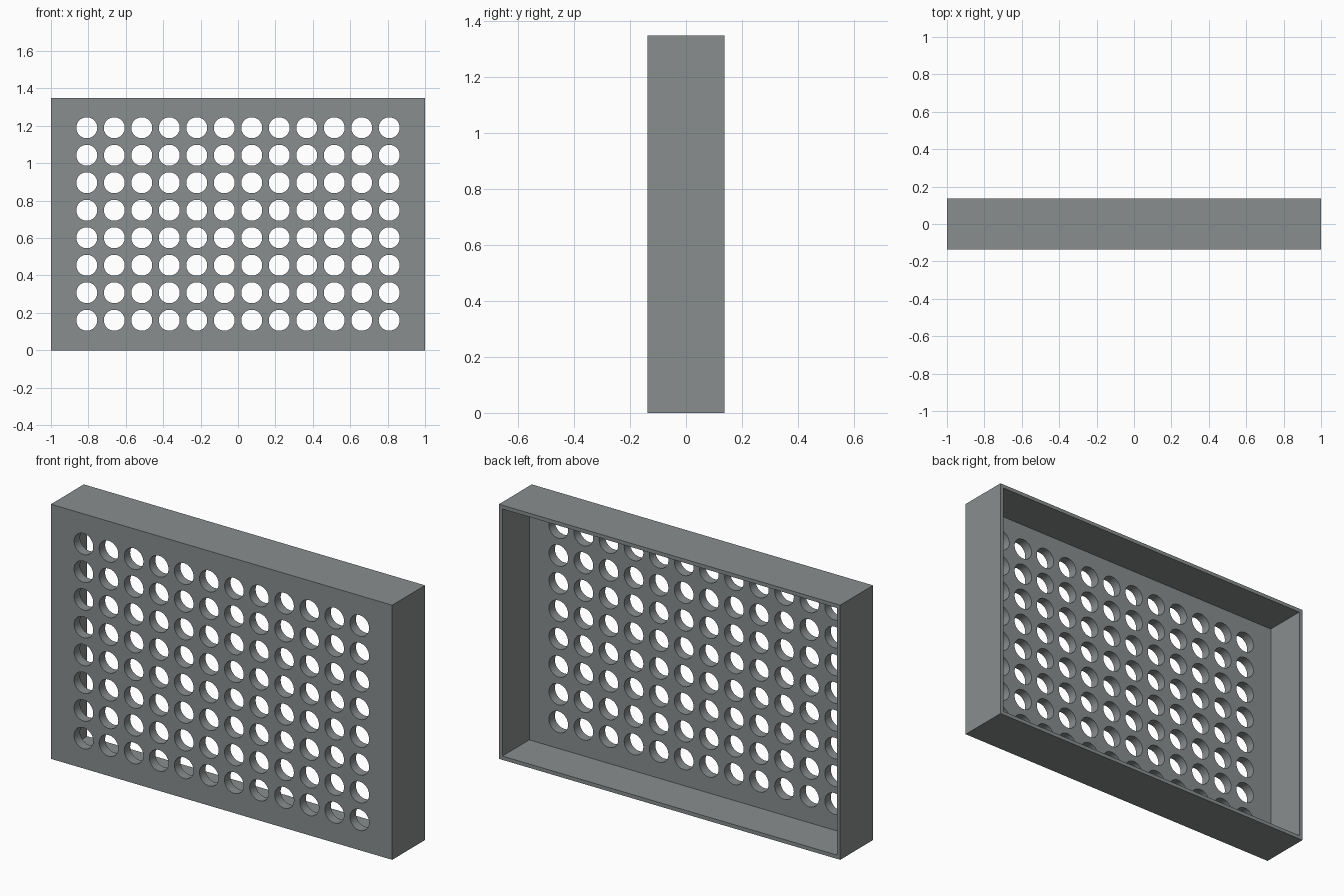
import bpy, bmesh
from mathutils import Matrix, Vector

if "Cube" in bpy.data.objects:
    bpy.data.objects.remove(bpy.data.objects["Cube"])

W, D, H = 2.0, 0.275, 1.349       # outer size
WALL, PLATE = 0.02, 0.05          # rim wall and front plate thickness
COLS, ROWS, PITCH, R = 12, 8, 0.147, 0.056
CX, CZ = 0.0, 0.675               # centre of the hole grid


def new_object(name, bm):
    mesh = bpy.data.meshes.new(name)
    bm.to_mesh(mesh)
    bm.free()
    obj = bpy.data.objects.new(name, mesh)
    bpy.context.collection.objects.link(obj)
    return obj


# Tray: a box whose back face is inset and pushed in towards the front
bm = bmesh.new()
bmesh.ops.create_cube(bm, size=1, matrix=Matrix.Translation((0, 0, H / 2)) @ Matrix.Diagonal((W, D, H, 1)))
bm.normal_update()
back = max(bm.faces, key=lambda f: f.calc_center_median().y)
bmesh.ops.inset_region(bm, faces=[back], thickness=WALL, use_even_offset=True)
pocket = bmesh.ops.extrude_discrete_faces(bm, faces=[back])["faces"][0]
bmesh.ops.translate(bm, verts=pocket.verts, vec=Vector((0, -(D - PLATE), 0)))
bmesh.ops.recalc_face_normals(bm, faces=bm.faces)
panel = new_object("perforated_panel", bm)

# Dark grey finish
grey = bpy.data.materials.new("dark_grey")
grey.diffuse_color = (0.25, 0.27, 0.27, 1)
grey.use_nodes = True
grey.node_tree.nodes["Principled BSDF"].inputs["Base Color"].default_value = grey.diffuse_color
panel.data.materials.append(grey)

# Cutter: a grid of cylinders through the front plate
bm = bmesh.new()
for i in range(COLS):
    for j in range(ROWS):
        pos = (CX + (i - (COLS - 1) / 2) * PITCH, -D / 2, CZ + (j - (ROWS - 1) / 2) * PITCH)
        bmesh.ops.create_cone(bm, cap_ends=True, segments=48, radius1=R, radius2=R, depth=0.2,
                              matrix=Matrix.Translation(pos) @ Matrix.Rotation(1.5707963, 4, 'X'))
cutter = new_object("hole_cutter", bm)
cutter.data.materials.append(grey)
cutter.hide_render = True

# Cut the holes and remove the cutter
mod = panel.modifiers.new("holes", 'BOOLEAN')
mod.operation, mod.solver, mod.object = 'DIFFERENCE', 'EXACT', cutter
bpy.context.view_layer.objects.active = panel
panel.select_set(True)
bpy.ops.object.modifier_apply(modifier=mod.name)
bpy.data.objects.remove(cutter)

# Smooth hole walls, sharp edges elsewhere
bpy.ops.object.shade_smooth_by_angle(angle=0.5)
